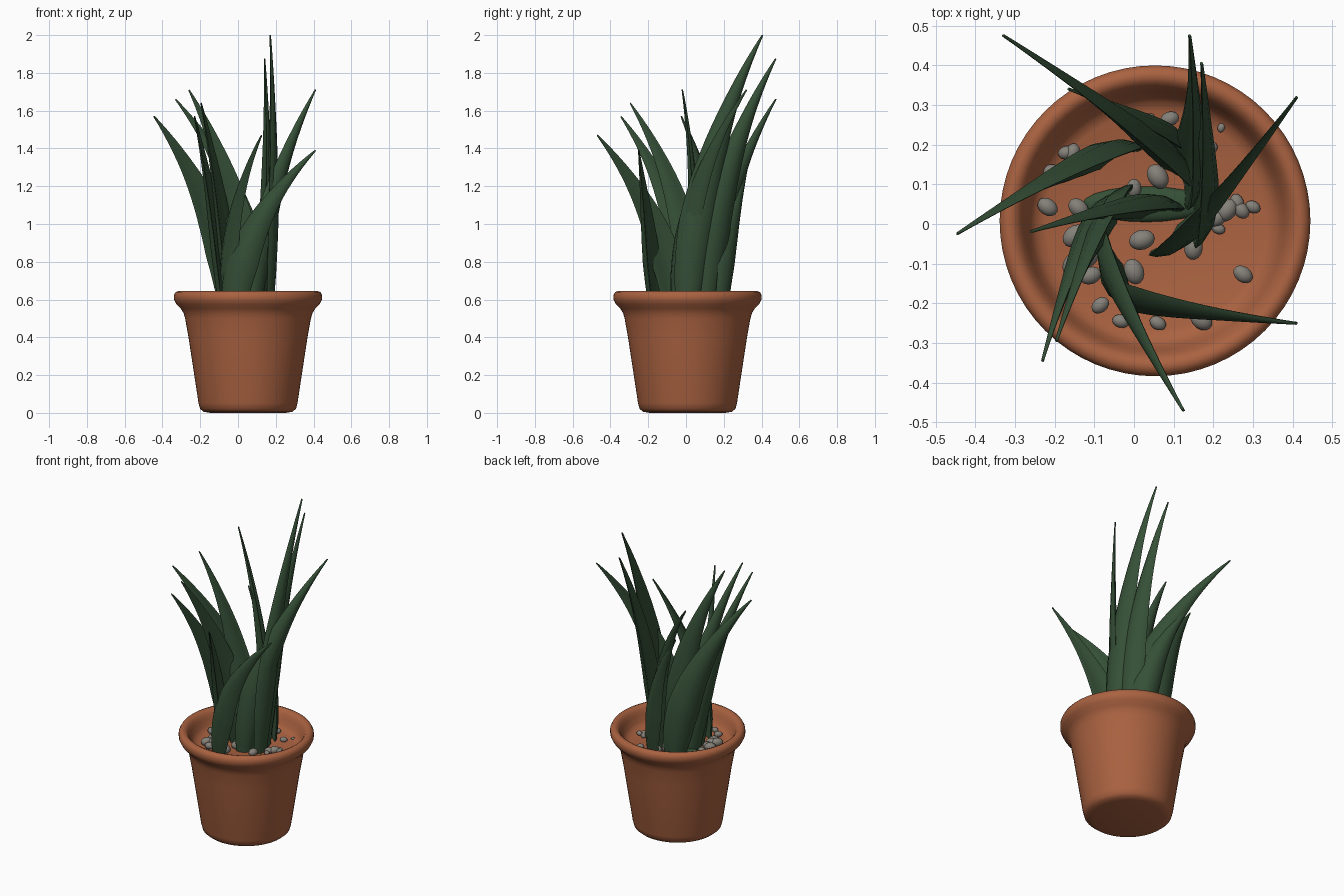
import bpy, bmesh, math, random
from mathutils import Vector

random.seed(4)
cube = bpy.data.objects.get("Cube")
if cube:
    bpy.data.objects.remove(cube, do_unlink=True)

CENTRE = Vector((0.053, 0.008, 0))
FLOOR = 0.535


def material(name, rgb, rough=0.7):
    mat = bpy.data.materials.new(name)
    mat.use_nodes = True
    mat.diffuse_color = (*rgb, 1)
    bsdf = mat.node_tree.nodes["Principled BSDF"]
    bsdf.inputs["Base Color"].default_value = (*rgb, 1)
    bsdf.inputs["Roughness"].default_value = rough
    return mat


terracotta = material("terracotta", (0.40, 0.122, 0.052))
leaf_green = material("leaf green", (0.036, 0.080, 0.038))
pebble_grey = material("pebble grey", (0.23, 0.215, 0.19))


def finish(bm, name, mat, angle=50):
    bmesh.ops.recalc_face_normals(bm, faces=bm.faces)
    mesh = bpy.data.meshes.new(name)
    bm.to_mesh(mesh)
    bm.free()
    obj = bpy.data.objects.new(name, mesh)
    bpy.context.collection.objects.link(obj)
    mesh.materials.append(mat)
    bpy.ops.object.select_all(action="DESELECT")
    bpy.context.view_layer.objects.active = obj
    obj.select_set(True)
    bpy.ops.object.shade_smooth_by_angle(angle=math.radians(angle))


def loft(bm, rings):
    """Bridge a list of equal vertex rings with quads and cap the ends."""
    n = len(rings[0])
    for a, b in zip(rings, rings[1:]):
        for i in range(n):
            j = (i + 1) % n
            bm.faces.new((a[i], a[j], b[j], b[i]))
    bm.faces.new(rings[0][::-1])
    bm.faces.new(rings[-1])


# Pot: one turned profile, from underside up over the rim to the inner floor
def make_pot():
    profile = [(0.20, 0.0), (0.235, 0.006), (0.254, 0.022), (0.262, 0.052),
               (0.315, 0.40), (0.333, 0.50), (0.341, 0.528), (0.356, 0.552),
               (0.380, 0.576), (0.392, 0.60), (0.392, 0.623), (0.383, 0.64),
               (0.366, 0.646), (0.35, 0.64), (0.338, 0.625), (0.327, 0.60),
               (0.315, 0.565), (0.30, 0.545), (0.275, FLOOR)]
    bm = bmesh.new()
    seg = 64
    rings = []
    for r, z in profile:
        ring = []
        for i in range(seg):
            a = math.tau * i / seg
            ring.append(bm.verts.new(CENTRE + Vector((r * math.cos(a), r * math.sin(a), z))))
        rings.append(ring)
    loft(bm, rings)
    finish(bm, "pot", terracotta, 60)


make_pot()


# Leaf: crescent section swept along a curve, bending within its own plane
def blade_width(t):
    keys = [(0, 0.11), (0.14, 0.158), (0.3, 0.18), (0.45, 0.155), (0.6, 0.115),
            (0.75, 0.071), (0.92, 0.028), (1, 0.008)]
    for (t0, w0), (t1, w1) in zip(keys, keys[1:]):
        if t <= t1:
            return w0 + (w1 - w0) * (t - t0) / (t1 - t0)
    return keys[-1][1]


def make_leaf(name, base, tip, facing, scale=1.0):
    p0 = Vector((*base, FLOOR - 0.02))
    p2 = Vector(tip)
    normal = Vector((math.cos(math.radians(facing)), math.sin(math.radians(facing)), 0))
    p1 = p0 + normal * 0.04 + (p2 - p0) * 0.06
    p1.z = p0.z + 0.54 * (p2.z - p0.z)
    bm = bmesh.new()
    rings = []
    steps, sides = 22, 12
    for k in range(steps + 1):
        t = k / steps
        p = p0 * (1 - t) ** 2 + p1 * 2 * t * (1 - t) + p2 * t * t
        tangent = ((p1 - p0) * (1 - t) + (p2 - p1) * t).normalized()
        across = normal.cross(tangent).normalized()
        out = tangent.cross(across)
        w = blade_width(t) * scale
        thick = 0.003 + 0.09 * w
        ring = []
        for i in range(sides):
            a = math.tau * i / sides
            s = math.cos(a)
            bow = w * (0.08 - 0.2 * s * s) + thick * math.sin(a)
            ring.append(bm.verts.new(p + across * s * w / 2 + out * bow))
        rings.append(ring)
    loft(bm, rings)
    finish(bm, name, leaf_green)


# name, base xy, tip xyz, facing angle, width scale
leaves = [
    ("tall_leaf", (0.16, 0.01), (0.17, 0.405, 2.0), 4, 1.08),
    ("tall_inner_leaf", (0.13, 0.10), (0.14, 0.475, 1.875), 12, 1.0),
    ("left_leaf", (0.085, -0.045), (0.41, 0.32, 1.71), -45, 0.95),
    ("front_left_leaf", (-0.03, -0.165), (0.41, -0.25, 1.39), -112, 1.03),
    ("front_leaf", (-0.06, -0.06), (0.125, -0.47, 1.47), 203, 0.98),
    ("right_outer_leaf", (-0.075, 0.025), (-0.23, -0.345, 1.57), 160, 0.92),
    ("right_inner_leaf", (-0.035, 0.05), (-0.195, -0.295, 1.64), 155, 0.92),
    ("centre_leaf", (0.065, 0.035), (-0.26, -0.02, 1.71), 100, 0.95),
    ("back_right_leaf", (-0.04, 0.175), (-0.445, -0.025, 1.57), 115, 1.08),
    ("back_leaf", (0.12, 0.12), (-0.33, 0.475, 1.66), 52, 1.0),
    ("back_short_leaf", (0.11, 0.19), (-0.165, 0.34, 1.38), 65, 0.88),
]
for leaf in leaves:
    make_leaf(*leaf)


# Low green crown where the leaves join
bm = bmesh.new()
for v in bmesh.ops.create_uvsphere(bm, u_segments=20, v_segments=10, radius=1)["verts"]:
    v.co = (0.03 + v.co.x * 0.16, 0.05 + v.co.y * 0.045, FLOOR + v.co.z * 0.02)
finish(bm, "plant_crown", leaf_green, 60)


# Pebbles: flattened spheres scattered on the floor: x, y, radius
pebbles = [
    (0.035, 0.26, .02), (0.09, 0.265, .022), (0.22, 0.243, .011), (0.19, 0.19, .02),
    (-0.17, 0.18, .02), (-0.155, 0.18, .022), (-0.205, 0.13, .024), (-0.218, 0.043, .025),
    (-0.14, 0.04, .026), (-0.15, -0.03, .03), (-0.12, -0.04, .026), (-0.15, -0.10, .032),
    (-0.12, -0.085, .03), (-0.11, -0.13, .026), (-0.085, -0.205, .022), (-0.033, -0.245, .02),
    (0.06, -0.25, .02), (0.17, -0.243, .027), (0.275, -0.127, .024), (0.21, 0.015, .024),
    (0.235, 0.035, .028), (0.26, 0.055, .02), (0.27, 0.035, .022), (0.30, 0.043, .018),
    (0.213, -0.012, .016), (0.02, -0.04, .03), (0.0, -0.12, .03), (0.06, 0.12, .03),
    (0.0, 0.09, .022), (0.085, 0.18, .03), (0.15, -0.06, .028),
]
bm = bmesh.new()
for x, y, r in pebbles:
    ball = bmesh.ops.create_uvsphere(bm, u_segments=14, v_segments=9, radius=r)["verts"]
    turn = random.uniform(0, math.pi)
    for v in ball:
        px, py = v.co.x * 1.12, v.co.y * 0.85
        v.co = (x + px * math.cos(turn) - py * math.sin(turn),
                y + px * math.sin(turn) + py * math.cos(turn),
                v.co.z * 0.8 + FLOOR + r * 0.55)
finish(bm, "pebbles", pebble_grey, 60)
